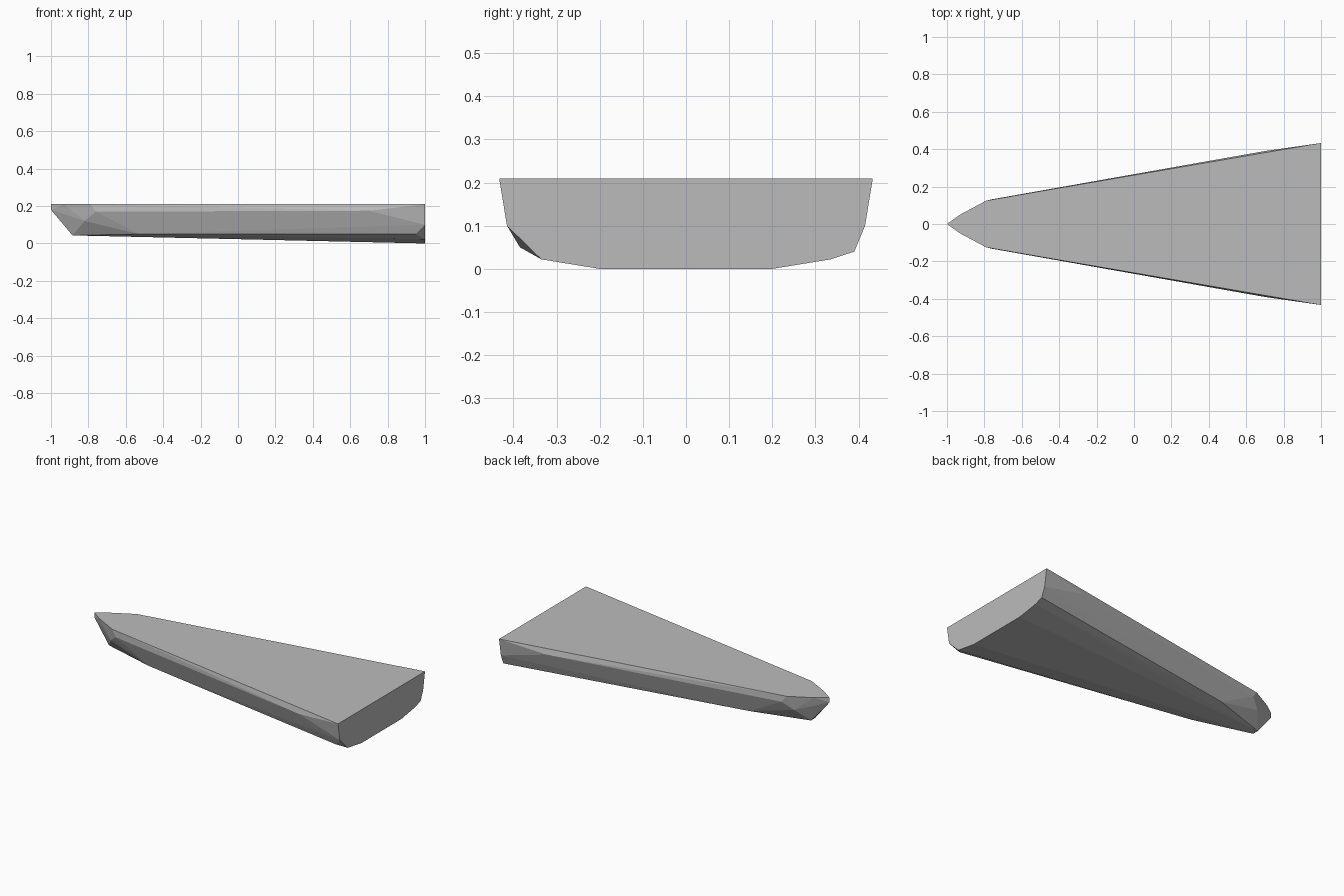
import bpy
import bmesh

cube = bpy.data.objects.get("Cube")
if cube:
    bpy.data.objects.remove(cube, do_unlink=True)

# Plain grey
grey = bpy.data.materials.new("plain grey")
grey.use_nodes = True
colour = (0.5, 0.5, 0.5, 1)
grey.diffuse_color = colour
grey.node_tree.nodes["Principled BSDF"].inputs["Base Color"].default_value = colour

# Points shared by both sides, as x, half width, height
deck = [(-0.93, 0.05, 0.21), (-0.79, 0.125, 0.21), (1, 0.433, 0.21)]
knuckle = [(-0.76, 0.132, 0.17), (0.7, 0.39, 0.175)]
bow = [(-0.82, 0.095, 0.12), (-0.885, 0.02, 0.043)]
chine = [(-0.53, 0.13, 0.05)]
stern = [(1, 0.415, 0.1), (1, 0.335, 0.022), (1, 0.2, 0)]

points = [(x, side * y, z)
          for x, y, z in deck + knuckle + bow + chine + stern
          for side in (-1, 1)]
# Stem and the two uneven stern corners
points += [(-1, 0, 0.21), (-1, 0, 0.18), (0.95, -0.385, 0.05), (1, 0.39, 0.04)]

# Faceted hull skin around the points
bm = bmesh.new()
for p in points:
    bm.verts.new(p)
bmesh.ops.convex_hull(bm, input=bm.verts[:])
loose = [v for v in bm.verts if not v.link_faces]
bmesh.ops.delete(bm, geom=loose, context="VERTS")
bmesh.ops.dissolve_limit(bm, angle_limit=0.01, verts=bm.verts[:], edges=bm.edges[:])
bmesh.ops.recalc_face_normals(bm, faces=bm.faces[:])

mesh = bpy.data.meshes.new("hull")
bm.to_mesh(mesh)
bm.free()
mesh.materials.append(grey)
hull = bpy.data.objects.new("hull", mesh)
bpy.context.collection.objects.link(hull)
